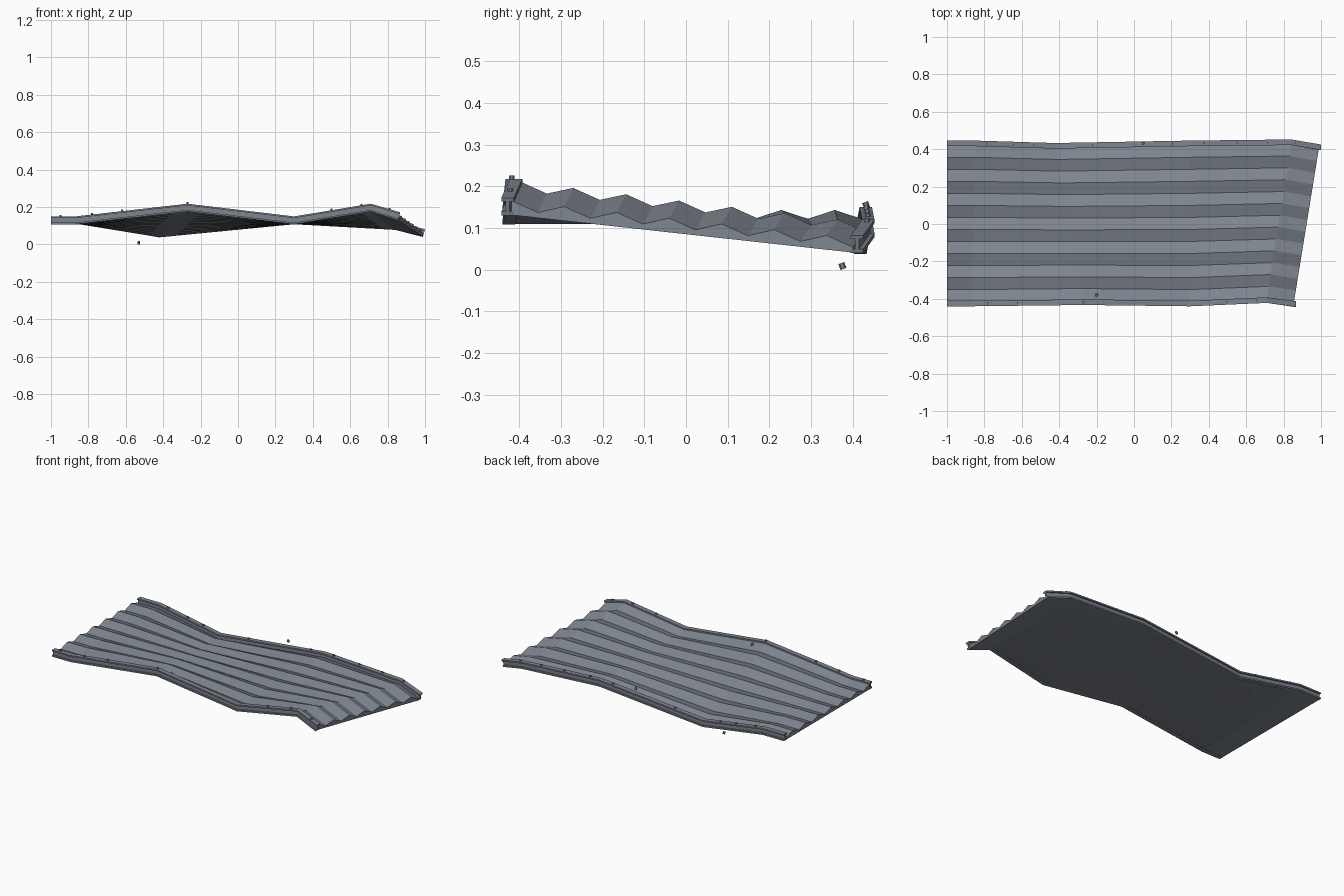
import bpy, bmesh, math
from mathutils import Vector, Matrix

cube = bpy.data.objects.get("Cube")
if cube:
    bpy.data.objects.remove(cube, do_unlink=True)


def material(name, rgb):
    m = bpy.data.materials.new(name)
    m.use_nodes = True
    m.diffuse_color = (*rgb, 1)
    bsdf = m.node_tree.nodes["Principled BSDF"]
    bsdf.inputs["Base Color"].default_value = (*rgb, 1)
    bsdf.inputs["Roughness"].default_value = 0.8
    return m


steel = material("blue grey steel", (0.21, 0.235, 0.275))

# Bent rail paths: underside centre line of each beam
FRONT = [Vector(p) for p in ((-1, -.425, .108), (-.87, -.425, .108), (-.27, -.418, .176),
                             (.3, -.425, .108), (.71, -.407, .176), (.855, -.428, .13))]
BACK = [Vector(p) for p in ((-1, .431, .108), (-.85, .431, .108), (-.42, .418, .038),
                            (.3, .431, .108), (.84, .437, .078), (.988, .41, .04))]
HEIGHT, HALF, WEB, FLANGE = .042, .015, .005, .009


def finish(name, bm):
    bmesh.ops.recalc_face_normals(bm, faces=bm.faces)
    mesh = bpy.data.meshes.new(name)
    bm.to_mesh(mesh)
    bm.free()
    mesh.materials.append(steel)
    obj = bpy.data.objects.new(name, mesh)
    bpy.context.collection.objects.link(obj)
    return obj


def loft(name, sections):
    """Skin closed sections and cap both ends."""
    bm = bmesh.new()
    rings = [[bm.verts.new(p) for p in s] for s in sections]
    n = len(rings[0])
    for a, b in zip(rings, rings[1:]):
        for i in range(n):
            j = (i + 1) % n
            bm.faces.new((a[i], a[j], b[j], b[i]))
    bm.faces.new(rings[0])
    bm.faces.new(rings[-1])
    return finish(name, bm)


# I-beam rails
half = [(HALF, 0), (HALF, FLANGE), (WEB, FLANGE),
        (WEB, HEIGHT - FLANGE), (HALF, HEIGHT - FLANGE), (HALF, HEIGHT)]
profile = half + [(-y, z) for y, z in reversed(half)]


def rail(name, path):
    sections = []
    for i, p in enumerate(path):
        lean = .29 if i == len(path) - 1 else 0
        sections.append([p + Vector((lean * z, y, z)) for y, z in profile])
    loft(name, sections)


rail("front_rail", FRONT)
rail("back_rail", BACK)

# Corrugated deck with flat underside, stretched between the two rails
FOLDS = 13
sections = []
for f, b in zip(FRONT, BACK):
    f, b = f + Vector((0, .01, 0)), b - Vector((0, .01, 0))
    top = []
    for k in range(FOLDS + 1):
        p = f.lerp(b, k / FOLDS)
        p.z += .014 if k % 2 else .035
        top.append(p)
    bottom = [f.lerp(b, k / FOLDS) + Vector((0, 0, .001)) for k in range(FOLDS, -1, -1)]
    sections.append(top + bottom)
loft("corrugated_deck", sections)


# Bolts
def add_bolt(bm, centre, radius=.0065, depth=.012, tilt=0):
    bmesh.ops.create_cone(bm, cap_ends=True, segments=6, radius1=radius, radius2=radius,
                          depth=depth, matrix=Matrix.Translation(centre) @ Matrix.Rotation(tilt, 4, 'X'))


def point_on(path, x):
    for a, b in zip(path, path[1:]):
        if a.x <= x <= b.x:
            return a.lerp(b, (x - a.x) / (b.x - a.x))


def rail_bolts(name, path, xs):
    bm = bmesh.new()
    for x in xs:
        add_bolt(bm, point_on(path, x) + Vector((0, 0, HEIGHT + .002)))
    finish(name, bm)


rail_bolts("front_rail_bolts", FRONT, (-.95, -.78, -.62, -.27, .5, .66, .81))
rail_bolts("back_rail_bolts", BACK, (-.79, -.65, -.54, -.22, .21, .37, .55, .71, .86))

# Loose bolts: one popped up, one on the deck, one fallen below
for name, centre in (("popped_bolt", (.05, .432, .155)),
                     ("deck_bolt", (-.2, -.38, .192)),
                     ("fallen_bolt", (-.53, .375, .0087))):
    bm = bmesh.new()
    add_bolt(bm, Vector(centre), .0075, .015, math.radians(20))
    finish(name, bm)
